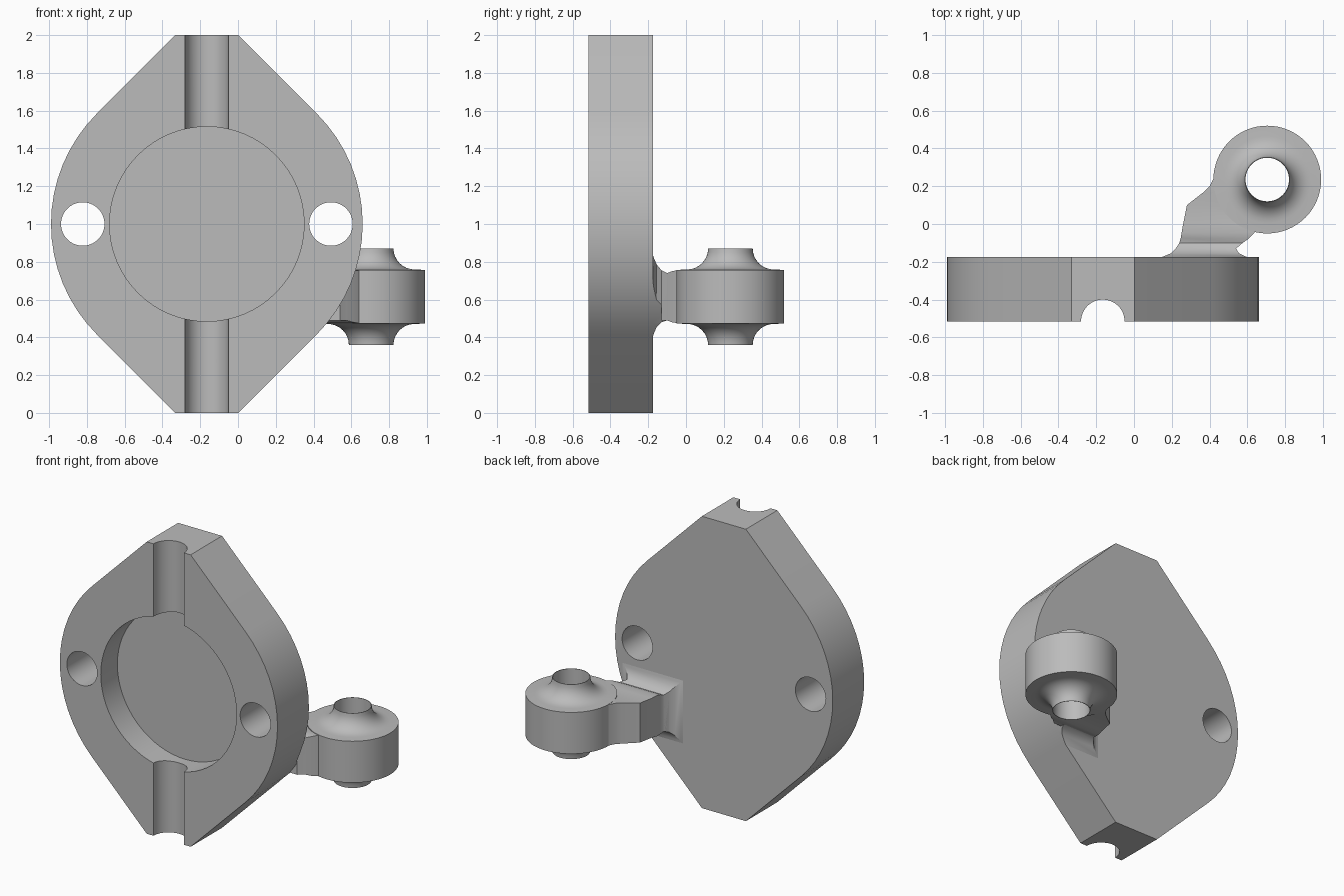
import bpy, bmesh, math
from mathutils import Matrix, Vector

cube = bpy.data.objects.get("Cube")
if cube:
    bpy.data.objects.remove(cube, do_unlink=True)

grey = bpy.data.materials.new("plain grey")
grey.use_nodes = True
grey.diffuse_color = (0.5, 0.5, 0.5, 1)
grey.node_tree.nodes["Principled BSDF"].inputs["Base Color"].default_value = (0.5, 0.5, 0.5, 1)

CX, CZ = -0.165, 1.0            # plate centre
FRONT, BACK = -0.515, -0.175    # plate faces
RING = Vector((0.705, 0.235, 0.615))
BORE = 0.115


def make(name, bm):
    bmesh.ops.recalc_face_normals(bm, faces=bm.faces)
    mesh = bpy.data.meshes.new(name)
    bm.to_mesh(mesh)
    bm.free()
    mesh.materials.append(grey)
    obj = bpy.data.objects.new(name, mesh)
    bpy.context.collection.objects.link(obj)
    return obj


def activate(obj):
    bpy.ops.object.select_all(action='DESELECT')
    obj.select_set(True)
    bpy.context.view_layer.objects.active = obj


def smooth(obj):
    activate(obj)
    bpy.ops.object.shade_smooth_by_angle(angle=math.radians(30))


def loft(name, rings, closed=False):
    """Skin equal-length point loops; cap the ends or join last to first."""
    bm = bmesh.new()
    loops = [[bm.verts.new(p) for p in ring] for ring in rings]
    n = len(loops[0])
    pairs = list(zip(loops, loops[1:]))
    if closed:
        pairs.append((loops[-1], loops[0]))
    else:
        bm.faces.new(loops[0])
        bm.faces.new(loops[-1])
    for a, b in pairs:
        for i in range(n):
            j = (i + 1) % n
            bm.faces.new((a[i], a[j], b[j], b[i]))
    return make(name, bm)


def cylinder(name, centre, radius, depth, axis):
    bm = bmesh.new()
    turn = Matrix.Rotation(math.pi / 2, 4, 'X') if axis == 'Y' else Matrix()
    bmesh.ops.create_cone(bm, cap_ends=True, segments=64, radius1=radius, radius2=radius,
                          depth=depth, matrix=Matrix.Translation(centre) @ turn)
    return make(name, bm)


def boolean(obj, tool, operation='DIFFERENCE'):
    mod = obj.modifiers.new("cut", 'BOOLEAN')
    mod.object, mod.operation, mod.solver = tool, operation, 'EXACT'
    activate(obj)
    bpy.ops.object.modifier_apply(modifier=mod.name)
    bpy.data.objects.remove(tool, do_unlink=True)


def plate_prism(name, y0, y1):
    """Round sides running tangentially into flat-topped 45 degree points."""
    r, half = 0.825, []
    for i in range(17):
        a = math.radians(-45 + 90 * i / 16)
        half.append((r * math.cos(a), r * math.sin(a)))
    tip = r * math.sqrt(2) - 1
    half = [(tip, -1)] + half + [(tip, 1)]
    outline = half + [(-x, -z) for x, z in half]
    return loft(name, [[(CX + x, y, CZ + z) for x, z in outline] for y in (y0, y1)])


# Plate with front pocket, vertical half-round channel and two bolt holes
plate = plate_prism("flange_plate", FRONT, BACK)
boolean(plate, cylinder("channel_cutter", (CX, FRONT, CZ), BORE, 3, 'Z'))
boolean(plate, cylinder("pocket_cutter", (CX, FRONT, CZ), 0.515, 0.36, 'Y'))
for side in (-1, 1):
    boolean(plate, cylinder("bolt_cutter", (CX + side * 0.657, FRONT, CZ), BORE, 2, 'Y'))
smooth(plate)

# Bored ring with a concave collar above and below
R, H, LIP, FIL = 0.285, 0.142, 0.256, 0.112
upper = [(R, H)]
for i in range(9):
    a = math.radians(90 * i / 8)
    upper.append((BORE + 0.003 + FIL * (1 - math.sin(a)), LIP - FIL * math.cos(a)))
upper.append((BORE, LIP))
profile = upper + [(r, -z) for r, z in reversed(upper)]
spins = [2 * math.pi * i / 64 for i in range(64)]
ring = loft("pivot_ring", [[RING + Vector((r * math.cos(a), r * math.sin(a), z))
                            for r, z in profile] for a in spins], closed=True)
smooth(ring)


def sections(rows):
    return [[(x0, y, z0), (x1, y, z0), (x1, y, z1), (x0, y, z1)] for y, x0, x1, z0, z1 in rows]


# Flared arm root, trimmed to the plate outline
root = loft("arm_root", sections([
    (-0.18, 0.13, 0.62, 0.39, 0.85),
    (-0.17, 0.16, 0.585, 0.42, 0.82),
    (-0.155, 0.195, 0.555, 0.455, 0.785),
    (-0.13, 0.22, 0.54, 0.48, 0.755),
    (-0.10, 0.24, 0.575, 0.49, 0.74)]))
boolean(root, plate_prism("root_trim", -0.3, 0.0), 'INTERSECT')
smooth(root)

# Arm reaching into the ring wall
arm = loft("arm", sections([
    (-0.13, 0.22, 0.54, 0.49, 0.74),
    (-0.10, 0.24, 0.575, 0.49, 0.74),
    (-0.075, 0.247, 0.61, 0.48, 0.75),
    (-0.045, 0.252, 0.64, 0.475, 0.755),
    (0.0, 0.26, 0.60, 0.48, 0.75),
    (0.10, 0.28, 0.50, 0.48, 0.75),
    (0.17, 0.37, 0.50, 0.475, 0.755),
    (0.20, 0.40, 0.50, 0.475, 0.755),
    (0.25, 0.425, 0.50, 0.475, 0.755)]))
smooth(arm)
